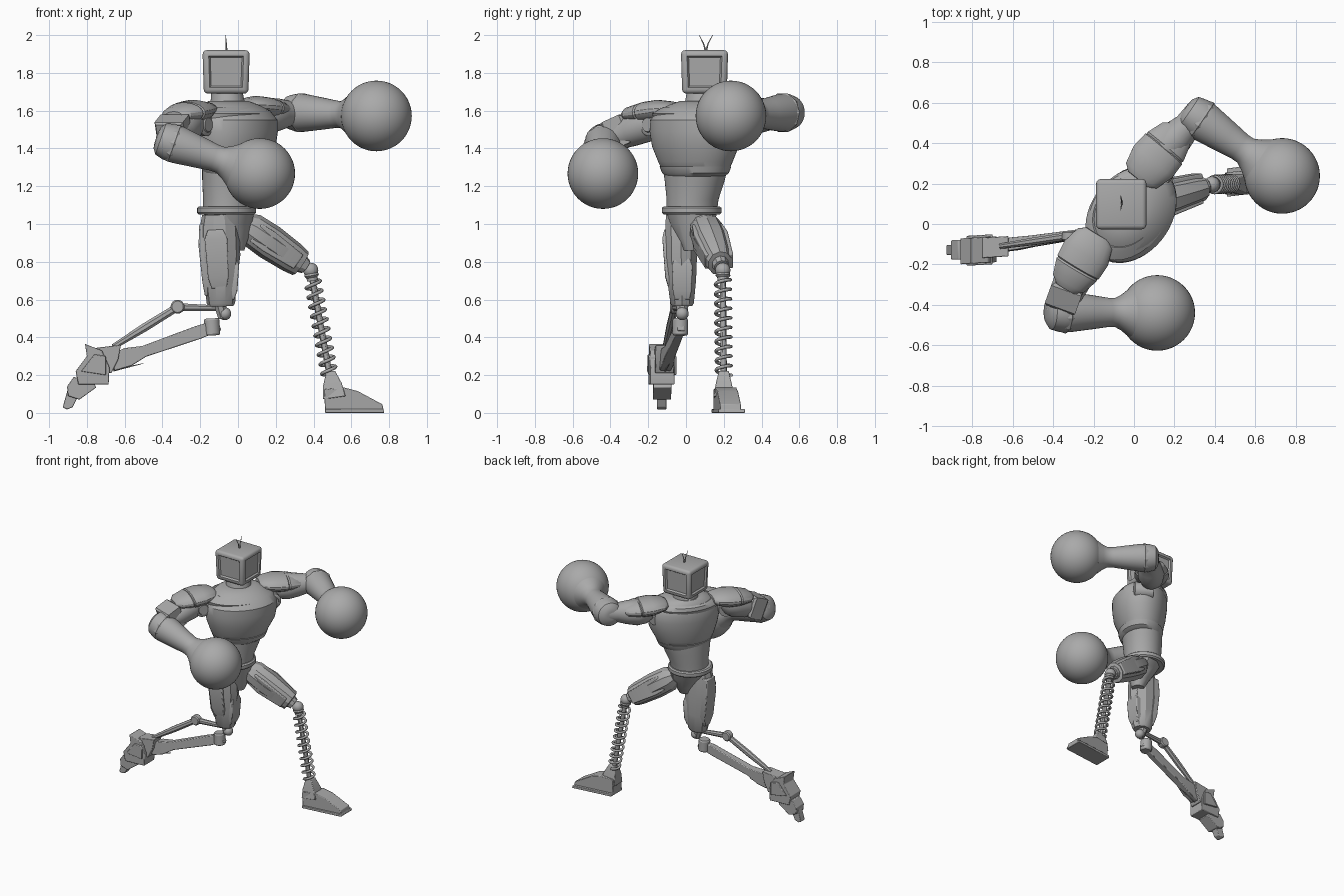
import bpy, bmesh, math
from mathutils import Vector as V

cube = bpy.data.objects.get("Cube")
if cube:
    bpy.data.objects.remove(cube, do_unlink=True)

grey = bpy.data.materials.new("plain grey")
grey.use_nodes = True
grey.diffuse_color = (0.4, 0.4, 0.4, 1)
grey.node_tree.nodes["Principled BSDF"].inputs["Base Color"].default_value = (0.4, 0.4, 0.4, 1)

X, Y, Z = V((1, 0, 0)), V((0, 1, 0)), V((0, 0, 1))
ACROSS = V((0.59, 0.81, 0)).normalized()   # shoulder line of the twisted chest
FORWARD = V((0.81, -0.59, 0)).normalized()


def finish(name, bm, bevel=0, angle=30):
    bmesh.ops.recalc_face_normals(bm, faces=bm.faces)
    me = bpy.data.meshes.new(name)
    bm.to_mesh(me)
    bm.free()
    me.materials.append(grey)
    ob = bpy.data.objects.new(name, me)
    bpy.context.collection.objects.link(ob)
    bpy.ops.object.select_all(action='DESELECT')
    ob.select_set(True)
    bpy.context.view_layer.objects.active = ob
    bpy.ops.object.shade_smooth_by_angle(angle=math.radians(angle))
    if bevel:
        mod = ob.modifiers.new("bevel", 'BEVEL')
        mod.width, mod.segments = bevel, 2
    return ob


def loft(name, rings, u, v, n=32, bevel=0, angle=30):
    """Skin rings of (centre, radius along u, radius along v)."""
    bm = bmesh.new()
    off, k = (math.pi / 4, math.sqrt(2)) if n == 4 else (math.pi / n, 1)
    loops = []
    for c, ru, rv in rings:
        turn = [off + i * math.tau / n for i in range(n)]
        loops.append([bm.verts.new(V(c) + u * (k * ru * math.cos(t)) + v * (k * rv * math.sin(t)))
                      for t in turn])
    for p, q in zip(loops, loops[1:]):
        for i in range(n):
            j = (i + 1) % n
            bm.faces.new((p[i], p[j], q[j], q[i]))
    bm.faces.new(loops[0])
    bm.faces.new(loops[-1])
    return finish(name, bm, bevel, angle)


def limb(name, a, b, profile, side=Y, n=24, bevel=0, angle=30):
    """Loft from a to b; profile rows are (fraction, radius along side[, other radius])."""
    a, b = V(a), V(b)
    d = (b - a).normalized()
    u = (side - d * side.dot(d)).normalized()
    return loft(name, [(a.lerp(b, p[0]), p[1], p[-1]) for p in profile], u, d.cross(u), n, bevel, angle)


def ball(name, c, r):
    bm = bmesh.new()
    bmesh.ops.create_uvsphere(bm, u_segments=48, v_segments=24, radius=r)
    bmesh.ops.translate(bm, verts=bm.verts, vec=c)
    return finish(name, bm)


def slab(name, outline, y, half, slope=0, bevel=0.004):
    """Side outline in x and z, widened about a sloping y centre."""
    bm = bmesh.new()
    x0 = outline[0][0]
    sides = [[bm.verts.new((x, y + slope * (x - x0) + s * half, z)) for x, z in outline] for s in (-1, 1)]
    for loop in sides:
        bm.faces.new(loop)
    for i in range(len(outline)):
        j = (i + 1) % len(outline)
        bm.faces.new((sides[0][i], sides[0][j], sides[1][j], sides[1][i]))
    return finish(name, bm, bevel)


def tube(name, pts, r, tip=1):
    cu = bpy.data.curves.new(name, 'CURVE')
    cu.dimensions, cu.bevel_depth, cu.bevel_resolution, cu.use_fill_caps = '3D', r, 2, True
    sp = cu.splines.new('POLY')
    sp.points.add(len(pts) - 1)
    for i, p in enumerate(pts):
        sp.points[i].co = (*p, 1)
        sp.points[i].radius = 1 + (tip - 1) * i / (len(pts) - 1)
    ob = bpy.data.objects.new(name, cu)
    bpy.context.collection.objects.link(ob)
    cu.materials.append(grey)
    return ob


# Head: rounded box with recessed panels on its sides
bm = bmesh.new()
bmesh.ops.create_cube(bm, size=1)
for v in bm.verts:
    w = 0.25 if v.co.z > 0 else 0.236
    v.co = V((v.co.x * w - 0.063, v.co.y * w + 0.098, v.co.z * 0.23 + 1.805))
walls = [f for f in bm.faces if abs(f.normal.z) < 0.5]
bmesh.ops.bevel(bm, geom=list(bm.edges), offset=0.022, segments=3, affect='EDGES', profile=0.5)
bm.normal_update()
for f in sorted(bm.faces, key=lambda f: -f.calc_area())[:6]:
    if abs(f.normal.z) < 0.5:
        bmesh.ops.inset_individual(bm, faces=[f], thickness=0.014, depth=0)
        bmesh.ops.inset_individual(bm, faces=[f], thickness=0.012, depth=-0.012)
finish("head", bm)
for s in (-1, 1):
    root = V((-0.06, 0.105, 1.91))
    tube("antenna", [root, root + V((-0.002, s * 0.012, 0.045)), root + V((-0.006, s * 0.036, 0.09))], 0.005, 0.3)

# Torso, neck and waist
def stack(name, rows, u=ACROSS, v=FORWARD, n=48, angle=35):
    return loft(name, [((x, y, z), a, b) for x, y, z, a, b in rows], u, v, n, angle=angle)

stack("chest", [(-.02, .05, 1.27, .15, .12), (-.02, .05, 1.29, .195, .145), (-.02, .05, 1.33, .215, .16),
                (-.01, .05, 1.41, .25, .185), (-.01, .05, 1.49, .265, .195), (-.01, .05, 1.55, .26, .195),
                (-.02, .06, 1.6, .225, .17), (-.04, .07, 1.635, .16, .13), (-.05, .08, 1.65, .12, .1)])
stack("collar", [(-.03, .05, 1.56, .245, .175), (-.03, .05, 1.585, .25, .185), (-.04, .06, 1.61, .215, .165),
                 (-.04, .06, 1.62, .19, .15), (-.04, .06, 1.61, .17, .13)])
stack("neck", [(-.05, .08, 1.62, .12, .12), (-.055, .085, 1.65, .09, .09), (-.06, .09, 1.72, .08, .08)])
stack("ribs_hem", [(-.03, .05, 1.25, .16, .135), (-.02, .05, 1.27, .19, .15), (-.02, .05, 1.305, .205, .16)])
stack("abdomen", [(-.055, .03, 1.06, .135, .13), (-.05, .035, 1.13, .14, .132), (-.04, .045, 1.22, .165, .14),
                  (-.03, .05, 1.3, .185, .145)])
stack("belt", [(-.06, .03, 1.05, .15, .145), (-.06, .03, 1.06, .16, .155), (-.06, .03, 1.085, .16, .155),
               (-.06, .03, 1.093, .15, .145)])
stack("pelvis", [(-.05, .03, 1.06, .145, .13), (-.04, .03, 1.0, .13, .105), (-.02, .03, .92, .08, .07),
                 (-.01, .03, .86, .04, .045)], n=10)

# Arms: joint, upper arm, shoulder plates, forearm and glove
def arm(side, shoulder, elbow, glove, plate_a, plate_b, disc):
    shoulder, elbow, glove, disc = V(shoulder), V(elbow), V(glove), V(disc)
    limb(side + "_shoulder_disc", disc - FORWARD * 0.12, disc + FORWARD * 0.025,
         [(0, .06), (.9, .06), (.94, .052), (.95, .04), (1, .036)], Z, 32)
    limb(side + "_upper_arm", shoulder, elbow,
         [(-.2, .045), (-.05, .08), (.2, .095), (.5, .085), (.75, .07), (1, .075)], Z)
    limb(side + "_shoulder_plate", plate_a, plate_b,
         [(0, .025, .065), (.08, .042, .1), (.35, .06, .125), (.6, .058, .12), (.62, .05, .112),
          (.65, .056, .116), (.9, .042, .09), (1, .02, .05)], Z, 20)
    reach = glove - elbow
    limb(side + "_forearm", elbow, glove,
         [(-.14, .03), (-.13, .06), (-.09, .088), (0, .1), (.1, .1), (.35, .083), (.5, .072),
          (.57, .072), (.64, .09), (.72, .12)], Z, 32)
    limb(side + "_elbow_pad", elbow - reach * .13, elbow + reach * .08,
         [(0, .05), (.2, .085), (.9, .107), (1, .1)], Z, 10)
    ball(side + "_glove", glove, 0.187)

arm("left", (.12, .34, 1.57), (.31, .53, 1.59), (.733, .238, 1.572),
    (.02, .22, 1.625), (.23, .47, 1.605), (.155, .21, 1.52))
arm("right", (-.25, -.16, 1.55), (-.365, -.435, 1.435), (.115, -.44, 1.267),
    (-.18, -.05, 1.61), (-.34, -.32, 1.575), (-.175, -.19, 1.525))
limb("right_arm_sleeve", (-.32, -.29, 1.51), (-.36, -.4, 1.46), [(0, .065), (.1, .08), (.9, .08), (1, .07)], Z, 4)

# Left leg: thigh, ribs, knee, spring shin and foot
hip, knee, ankle = V((.05, .1, .985)), V((.385, .195, .755)), V((.485, .2, .2))
limb("left_thigh", hip, knee, [(-.08, .07, .06), (.05, .09, .09), (.35, .095, .095), (.7, .078, .085),
                               (.84, .065, .075), (.85, .045, .05), (.92, .04, .04)], Y, 10)
for s in (-1, 1):
    shift = Y * s * 0.055
    limb("left_thigh_rib", hip.lerp(knee, .12) + shift, hip.lerp(knee, .8) + shift,
         [(0, .025, .055), (.3, .036, .06), (1, .02, .045)], Y, 4, 0.006)
ball("left_knee", knee, 0.04)
limb("left_knee_cup", knee, knee.lerp(ankle, .1), [(0, .03), (.5, .04), (.7, .03), (1, .03)], Y, 16)
limb("left_shin_rod", knee, ankle, [(0, .017), (1, .017)], Y, 12)
turns, steps = 10, 16
top = knee.lerp(ankle, .09)
u = (ankle - top).normalized()
w = u.cross(Y)
coil = []
for i in range(turns * steps + 1):
    t = i * math.tau / steps
    coil.append(top.lerp(ankle, i / (turns * steps)) + (Y * math.cos(t) + w * math.sin(t)) * 0.04)
tube("left_shin_spring", coil, 0.009)
limb("left_ankle", (.49, .2, .22), (.51, .2, .08), [(0, .025), (.12, .03, .03), (.5, .042, .05), (1, .055, .06)], Y, 4, .004)
slab("left_foot", [(.46, .005), (.458, .125), (.56, .135), (.635, .115), (.765, .045), (.772, .005)], .2, .055, .12)
slab("left_foot_sole", [(.46, 0), (.46, .02), (.77, .02), (.775, 0)], .205, .07, .12)

# Right leg: thigh panels, knee joint, shin rods
limb("right_thigh", (-.1, -.03, 1.05), (-.09, -.02, .565),
     [(0, .08, .09), (.15, .085, .105), (.45, .088, .108), (.72, .08, .088), (.97, .065, .075), (1, .055, .065)], Y, 10)
limb("right_thigh_front_panel", (-.12, -.1, .97), (-.1, -.08, .66),
     [(0, .015, .04), (.15, .028, .06), (.8, .026, .055), (1, .012, .04)], Y, 4, .006)
limb("right_thigh_side_panel", (-.18, -.02, 1.0), (-.16, -.02, .62),
     [(0, .05, .025), (.3, .06, .035), (.8, .055, .025), (1, .03, .015)], Y, 4, .006)
limb("right_knee_plate", (-.03, -.02, .84), (-.04, -.02, .6),
     [(0, .03, .02), (.25, .055, .038), (.8, .05, .035), (1, .04, .02)], Y, 4, .006)
ball("right_knee", (-.07, -.02, .525), 0.034)
limb("right_knee_link", (-.1, -.02, .6), (-.08, -.02, .5), [(0, .04), (1, .025)], Y, 8)
limb("right_knee_block", (-.14, -.03, .5), (-.135, -.03, .41), [(0, .036), (.1, .042), (.9, .042), (1, .036)], Y, 16)
limb("right_shin", (-.1, -.025, .465), (-.67, -.11, .265),
     [(0, .018, .03), (.2, .022, .036), (.7, .028, .03), (.85, .032, .05), (1, .03, .045)], Y, 4, .005)
limb("right_calf_link", (-.12, -.03, .555), (-.31, -.06, .56), [(0, .014, .016), (1, .018, .022)], Y, 8)
limb("right_calf_joint", (-.32, -.085, .562), (-.32, -.035, .562), [(0, .03), (.15, .037), (.85, .037), (1, .03)], Z, 20)
limb("right_calf_rod", (-.32, -.06, .56), (-.66, -.11, .35), [(0, .02, .022), (.5, .02, .024), (1, .014, .016)], Y, 8)
tube("right_heel_spur", [(-.66, -.11, .225), (-.5, -.085, .262)], .006, .2)

# Right foot: pointed back and down
slab("right_heel", [(-.62, .36), (-.75, .345), (-.79, .24), (-.67, .21), (-.635, .28)], -.11, .05, .06)
slab("right_instep", [(-.685, .15), (-.68, .24), (-.72, .33), (-.81, .365), (-.8, .3), (-.86, .22), (-.845, .15)], -.125, .064, .06)
slab("right_ankle_pads", [(-.7, .2), (-.7, .3), (-.76, .31), (-.83, .22)], -.125, .074, .06)
slab("right_toe", [(-.75, .135), (-.77, .17), (-.87, .19), (-.905, .14), (-.9, .09), (-.84, .07)], -.125, .048, .02)
slab("right_toe_tip", [(-.85, .08), (-.87, .13), (-.9, .13), (-.928, .03), (-.905, .018), (-.875, .03)], -.128, .025, 0)
